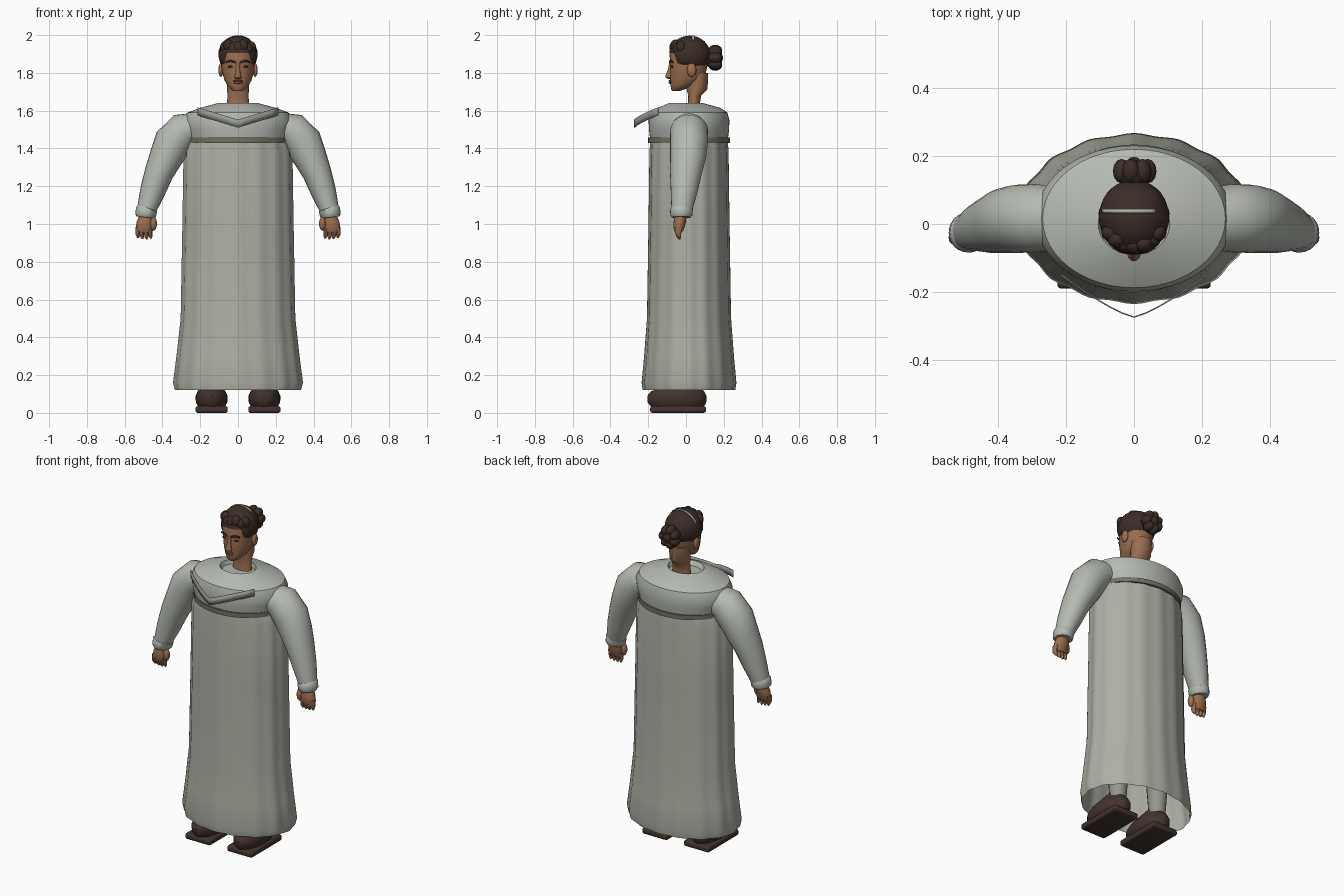
import bpy, bmesh, math
from mathutils import Vector

if "Cube" in bpy.data.objects:
    bpy.data.objects.remove(bpy.data.objects["Cube"], do_unlink=True)


def material(name, r, g, b):
    m = bpy.data.materials.new(name)
    m.use_nodes = True
    m.diffuse_color = (r, g, b, 1)
    bsdf = m.node_tree.nodes["Principled BSDF"]
    bsdf.inputs["Base Color"].default_value = (r, g, b, 1)
    bsdf.inputs["Roughness"].default_value = 0.8
    return m


GOWN = material("gown cloth", 0.42, 0.43, 0.37)
SLEEVE = material("pale cloth", 0.46, 0.49, 0.44)
BAND = material("olive band", 0.17, 0.165, 0.12)
TRIM = material("collar grey", 0.31, 0.32, 0.29)
SKIN = material("skin", 0.33, 0.155, 0.08)
LIPS = material("lips", 0.22, 0.08, 0.05)
HAIR = material("dark brown hair", 0.045, 0.026, 0.02)
SHOE = material("brown leather", 0.055, 0.032, 0.026)
LEG = material("legging cloth", 0.3, 0.31, 0.24)


def finish(bm, name, mat, angle=40):
    bmesh.ops.recalc_face_normals(bm, faces=bm.faces[:])
    me = bpy.data.meshes.new(name)
    bm.to_mesh(me)
    bm.free()
    me.materials.append(mat)
    ob = bpy.data.objects.new(name, me)
    bpy.context.collection.objects.link(ob)
    bpy.ops.object.select_all(action="DESELECT")
    ob.select_set(True)
    bpy.context.view_layer.objects.active = ob
    bpy.ops.object.shade_smooth_by_angle(angle=math.radians(angle))
    return ob


def loft(name, rings, mat, n=24, bend=False, caps=(True, True), pleat=0, side=1):
    """Skin elliptical rings (x, y, z, radius, y radius); bend turns them along the path."""
    bm = bmesh.new()
    loops = []
    for i, (x, y, z, r, ry) in enumerate(rings):
        across = Vector((1, 0, 0))
        if bend:
            a, b = rings[max(i - 1, 0)], rings[min(i + 1, len(rings) - 1)]
            across = Vector((a[2] - b[2], 0, b[0] - a[0])).normalized()
        loop = []
        for k in range(n):
            t = math.tau * k / n
            f = 1 + pleat * math.cos(16 * t)
            p = Vector((x, y, z)) + across * r * f * math.cos(t)
            p.y += ry * f * math.sin(t)
            p.x *= side
            loop.append(bm.verts.new(p))
        loops.append(loop)
    for a, b in zip(loops, loops[1:]):
        for k in range(n):
            j = (k + 1) % n
            bm.faces.new((a[k], a[j], b[j], b[k]))
    for cap, loop in zip(caps, (loops[0], loops[-1])):
        if cap:
            bm.faces.new(loop)
    return finish(bm, name, mat)


def ball(name, loc, size, mat, seg=16, shape=None):
    bm = bmesh.new()
    bmesh.ops.create_uvsphere(bm, u_segments=seg, v_segments=seg * 2 // 3, radius=1)
    for v in bm.verts:
        v.co = Vector([c * s + o for c, s, o in zip(v.co, size, loc)])
        if shape:
            shape(v.co)
    return finish(bm, name, mat, 60)


def box(name, loc, size, mat, bevel):
    bm = bmesh.new()
    bmesh.ops.create_cube(bm, size=1)
    for v in bm.verts:
        v.co = Vector([c * s + o for c, s, o in zip(v.co, size, loc)])
    bmesh.ops.bevel(bm, geom=bm.edges[:], offset=bevel, segments=3, affect="EDGES", profile=0.5)
    return finish(bm, name, mat)


def ribbon(name, pairs, mat, thick=0.004):
    bm = bmesh.new()
    rows = [(bm.verts.new(a), bm.verts.new(b)) for a, b in pairs]
    for (a, b), (c, d) in zip(rows, rows[1:]):
        bm.faces.new((a, b, d, c))
    ob = finish(bm, name, mat)
    mod = ob.modifiers.new("thickness", "SOLIDIFY")
    mod.thickness = thick
    return ob


CY = 0.016  # depth of the robe's axis

# Long pleated skirt, open underneath
loft("gown_skirt", [(0, CY, z, rx, ry) for z, rx, ry in (
    (0.12, 0.33, 0.242), (0.16, 0.34, 0.248), (0.3, 0.322, 0.235), (0.5, 0.3, 0.22),
    (1.0, 0.291, 0.212), (1.38, 0.285, 0.207), (1.44, 0.265, 0.203))],
    GOWN, 96, caps=(False, False), pleat=0.012)

# Yoke over the shoulders with a sunken neck opening
loft("gown_yoke", [(0, CY - d, z, rx, ry) for z, rx, ry, d in (
    (1.44, 0.262, 0.205, 0), (1.5, 0.28, 0.212, 0), (1.55, 0.288, 0.214, 0),
    (1.59, 0.268, 0.203, 0), (1.615, 0.2, 0.165, 0), (1.64, 0.105, 0.09, 0.016),
    (1.615, 0.095, 0.08, 0.01))], SLEEVE, 48)
loft("chest_band", [(0, CY, z, 0.268, 0.217) for z in (1.43, 1.457)], BAND, 48)

# Standing V-shaped collar strip
collar = []
for i in range(-6, 7):
    u = abs(i) / 6
    x, y, z = 0.215 * i / 6, -0.275 + 0.125 * u ** 1.3, 1.51 + 0.065 * u
    collar.append(((x, y, z), (x, y, z + 0.042)))
ribbon("collar_strip", collar, TRIM)

# Sleeves, hands, legs and shoes on both sides
for s, tag in ((1, "left"), (-1, "right")):
    loft(tag + "_sleeve", [
        (0.22, 0.015, 1.51, 0.08, 0.09), (0.285, 0.017, 1.495, 0.097, 0.1),
        (0.345, 0.015, 1.43, 0.102, 0.1), (0.385, 0.01, 1.345, 0.088, 0.095),
        (0.418, 0, 1.272, 0.077, 0.085), (0.455, -0.01, 1.165, 0.066, 0.07),
        (0.486, -0.022, 1.07, 0.05, 0.055)], SLEEVE, 24, True, side=s)
    loft(tag + "_cuff", [
        (0.482, -0.024, 1.085, 0.05, 0.055), (0.484, -0.024, 1.078, 0.057, 0.06),
        (0.489, -0.025, 1.045, 0.055, 0.058), (0.49, -0.025, 1.035, 0.047, 0.05)],
        SLEEVE, 24, True, side=s)
    loft(tag + "_palm", [
        (0.487, -0.027, 1.05, 0.034, 0.03), (0.494, -0.033, 1.01, 0.043, 0.033),
        (0.497, -0.038, 0.975, 0.045, 0.028), (0.497, -0.039, 0.955, 0.04, 0.018)],
        SKIN, 16, side=s)
    for i in range(4):
        x, tip = 0.463 + 0.0225 * i, 0.918 + 0.004 * abs(i - 1.3)
        loft(tag + "_finger_%d" % (i + 1), [
            (x, -0.038, 0.985, 0.013, 0.02), (x + 0.001, -0.042, 0.95, 0.012, 0.017),
            (x - 0.001, -0.038, tip + 0.012, 0.01, 0.012), (x - 0.002, -0.035, tip, 0.004, 0.005)],
            SKIN, 10, side=s)
    ball(tag + "_thumb", (s * 0.447, -0.045, 1.002), (0.018, 0.02, 0.037), SKIN, 12)

    loft(tag + "_leg", [(s * 0.14, 0.03, z, r, r) for z, r in (
        (0.11, 0.045), (0.35, 0.062), (0.8, 0.085))], LEG, 16)
    loft(tag + "_shoe", [(s * 0.14, y, z, rx, ry) for y, z, rx, ry in (
        (-0.045, 0.033, 0.07, 0.14), (-0.048, 0.055, 0.083, 0.155), (-0.048, 0.09, 0.085, 0.157),
        (-0.045, 0.115, 0.073, 0.14), (-0.02, 0.14, 0.055, 0.09), (0.02, 0.16, 0.045, 0.05))],
        SHOE, 24)
    box(tag + "_sole", (s * 0.14, -0.042, 0.018), (0.17, 0.295, 0.036), SHOE, 0.012)

# Neck and head
loft("neck", [
    (0, 0.042, 1.6, 0.06, 0.036), (0, 0.042, 1.64, 0.058, 0.032), (0, 0.046, 1.68, 0.056, 0.034),
    (0, 0.058, 1.715, 0.058, 0.056), (0, 0.06, 1.8, 0.062, 0.058)], SKIN, 24)
loft("head", [(0, (f + b) / 2, z, rx, (b - f) / 2) for z, f, b, rx in (
    (1.703, -0.072, -0.035, 0.02), (1.712, -0.079, -0.01, 0.036), (1.735, -0.082, 0.05, 0.058),
    (1.76, -0.084, 0.085, 0.071), (1.8, -0.084, 0.105, 0.083), (1.84, -0.083, 0.115, 0.088),
    (1.9, -0.087, 0.118, 0.09), (1.95, -0.068, 0.108, 0.08), (1.98, -0.04, 0.08, 0.05))], SKIN, 32)

# Face
loft("nose", [(0, y, z, rx, ry) for y, z, rx, ry in (
    (-0.078, 1.768, 0.013, 0.014), (-0.085, 1.776, 0.02, 0.024), (-0.085, 1.79, 0.015, 0.022),
    (-0.082, 1.82, 0.01, 0.013), (-0.08, 1.855, 0.01, 0.008))], SKIN, 12)
for z, h in ((1.758, 0.005), (1.749, 0.007)):
    ball("lip", (0, -0.083, z), (0.026, 0.009, h), LIPS, 12)
for s, tag in ((1, "left"), (-1, "right")):
    ball(tag + "_ear", (s * 0.091, 0.03, 1.815), (0.013, 0.025, 0.036), SKIN, 12)
    ball(tag + "_eye", (s * 0.038, -0.073, 1.833), (0.017, 0.006, 0.006), HAIR, 12)
    ribbon(tag + "_eyebrow", [
        ((s * x, y, z), (s * x, y - 0.001, z + 0.01)) for x, y, z in (
            (0.014, -0.085, 1.852), (0.04, -0.08, 1.86), (0.062, -0.067, 1.853))], HAIR)


# Hair cap, trimmed along a hairline that drops towards the nape
def trim_hair(co):
    ang = math.atan2(co.y, co.x)
    wave = 1 + 0.025 * math.sin(9 * ang) * math.sin(30 * co.z)
    co.x *= wave
    if co.y < -0.055:
        line = 1.905
    elif co.y < 0.02:
        line = 1.845
    else:
        line = 1.845 - 0.9 * (co.y - 0.02)
    co.z = max(co.z, line)


ball("hair_cap", (0, 0.02, 1.893), (0.103, 0.11, 0.104), HAIR, 36, trim_hair)

# Curls along the hairline
for i in range(7):
    t = math.radians(-150 + 20 * i)
    ball("hair_curl_%d" % (i + 1),
         (0.078 * math.cos(t), 0.01 + 0.072 * math.sin(t), 1.935 + 0.01 * math.sin(i * 2.1)),
         (0.028, 0.026, 0.033), HAIR, 12)

# Bun made of rounded coils
ball("hair_bun", (0, 0.145, 1.88), (0.05, 0.045, 0.06), HAIR, 16)
for i in range(7):
    t = math.tau * i / 7
    ball("bun_coil_%d" % (i + 1), (0.04 * math.cos(t), 0.155, 1.88 + 0.042 * math.sin(t)),
         (0.026, 0.036, 0.028), HAIR, 12)
ball("bun_middle", (0, 0.175, 1.88), (0.024, 0.022, 0.024), HAIR, 12)

# Pale hair tie across the crown
tie = []
for i in range(13):
    t = -1.1 + 1.75 * i / 12
    x, z = 0.107 * math.sin(t), 1.893 + 0.106 * math.cos(t)
    tie.append(((x, 0.032, z), (x, 0.044, z)))
ribbon("hair_tie", tie, SLEEVE)
